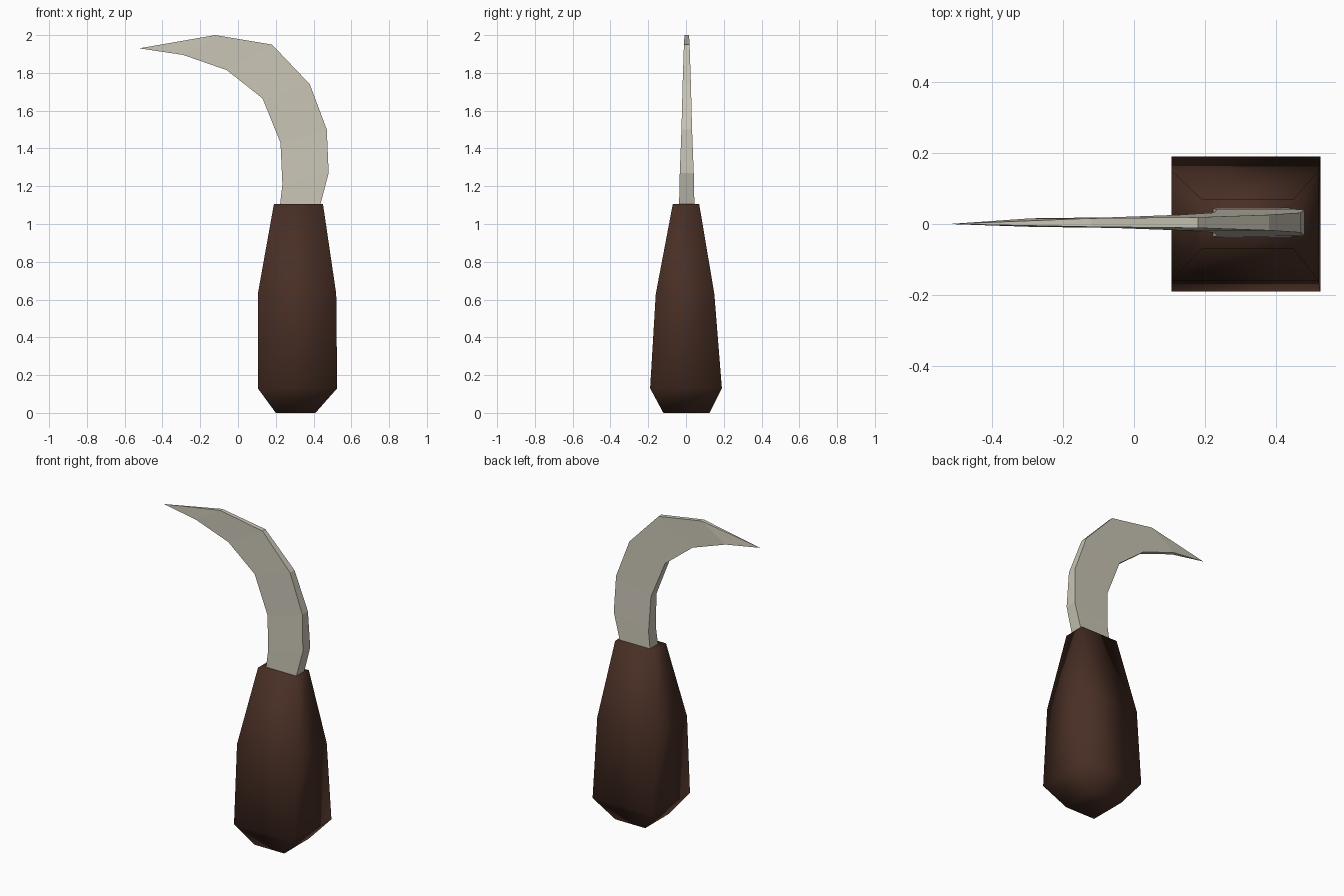
import bpy
import bmesh

cube = bpy.data.objects.get("Cube")
if cube:
    bpy.data.objects.remove(cube, do_unlink=True)


def material(name, rgb):
    mat = bpy.data.materials.new(name)
    mat.use_nodes = True
    mat.diffuse_color = (*rgb, 1)
    mat.node_tree.nodes["Principled BSDF"].inputs["Base Color"].default_value = (*rgb, 1)
    return mat


def loft(name, rings, mat, smooth):
    """Skin a list of four-cornered rings and cap both ends."""
    bm = bmesh.new()
    loops = [[bm.verts.new(p) for p in ring] for ring in rings]
    for a, b in zip(loops, loops[1:]):
        for i in range(4):
            j = (i + 1) % 4
            bm.faces.new((a[i], a[j], b[j], b[i]))
    bm.faces.new(loops[0][::-1])
    bm.faces.new(loops[-1])
    bmesh.ops.remove_doubles(bm, verts=bm.verts, dist=0.0005)
    bmesh.ops.recalc_face_normals(bm, faces=bm.faces)
    for f in bm.faces:
        f.smooth = smooth
    mesh = bpy.data.meshes.new(name)
    bm.to_mesh(mesh)
    bm.free()
    mesh.materials.append(mat)
    obj = bpy.data.objects.new(name, mesh)
    bpy.context.collection.objects.link(obj)
    return obj


wood = material("dark_wood", (0.065, 0.028, 0.018))
steel = material("pale_steel", (0.58, 0.55, 0.46))

# Handle: square sections (x min, x max, y min, y max, z)
sections = [
    (0.20, 0.41, -0.12, 0.125, 0.0),
    (0.105, 0.525, -0.19, 0.19, 0.13),
    (0.105, 0.52, -0.16, 0.15, 0.63),
    (0.19, 0.45, -0.07, 0.07, 1.105),
]
loft("handle",
     [[(x0, y0, z), (x1, y0, z), (x1, y1, z), (x0, y1, z)]
      for x0, x1, y0, y1, z in sections], wood, True)

# Hooked blade: inner edge x, z, outer edge x, z, half thickness
stations = [
    (0.22, 1.08, 0.43, 1.08, 0.041),
    (0.235, 1.21, 0.48, 1.27, 0.037),
    (0.225, 1.43, 0.47, 1.50, 0.028),
    (0.13, 1.665, 0.38, 1.74, 0.022),
    (-0.06, 1.815, 0.18, 1.95, 0.015),
    (-0.29, 1.895, -0.12, 2.0, 0.012),
    (-0.522, 1.93, -0.522, 1.93, 0.0),
]
rings = []
for xi, zi, xo, zo, t in stations:
    mid = 0.004 if t else 0.0
    rings.append([(xi, mid - t, zi), (xo, mid - t, zo),
                  (xo, mid + t, zo), (xi, mid + t, zi)])
# The last ring collapses to a single point, so skin it as a fan
blade = loft("blade", [[tuple(c + k * 1e-5 for c in p) for k, p in enumerate(r)]
                       for r in rings], steel, False)
blade.data.validate()
